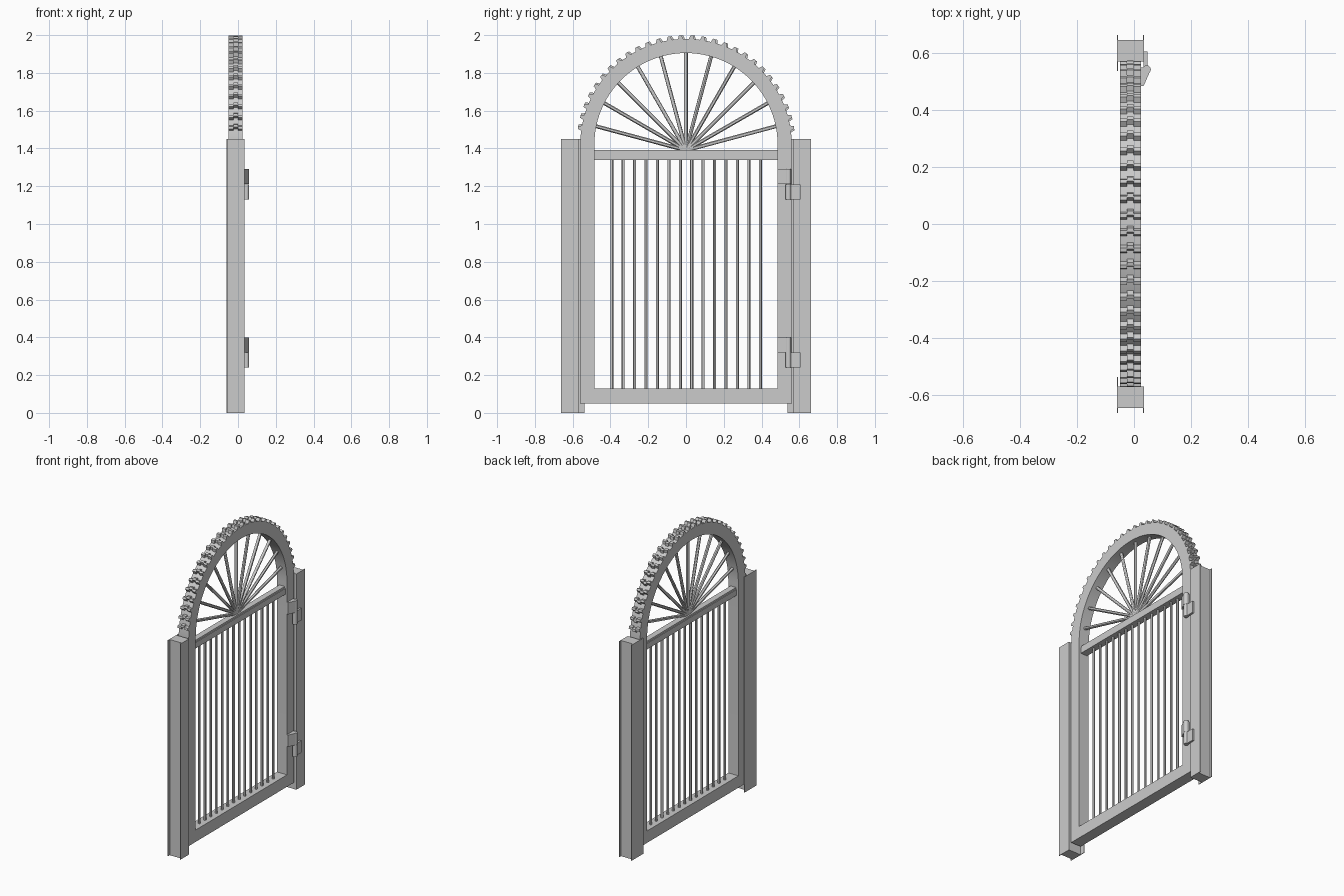
import bpy, bmesh
from math import sin, cos, pi, radians, sqrt
from mathutils import Vector, Matrix

if "Cube" in bpy.data.objects:
    bpy.data.objects.remove(bpy.data.objects["Cube"])

XC = -0.0125          # gate mid-plane
ZC = 1.42             # arch centre height
RO, RI = 0.56, 0.485  # arch outer / inner radius


def finish(bm, name, smooth=False):
    bmesh.ops.recalc_face_normals(bm, faces=bm.faces)
    me = bpy.data.meshes.new(name)
    bm.to_mesh(me)
    bm.free()
    ob = bpy.data.objects.new(name, me)
    bpy.context.collection.objects.link(ob)
    if smooth:
        bpy.ops.object.select_all(action='DESELECT')
        ob.select_set(True)
        bpy.context.view_layer.objects.active = ob
        bpy.ops.object.shade_smooth_by_angle(angle=radians(30))
    return ob


def prism(bm, pts, offset):
    """Closed solid from a polygon of 3D points swept along offset."""
    a = [bm.verts.new(p) for p in pts]
    b = [bm.verts.new(Vector(p) + Vector(offset)) for p in pts]
    bm.faces.new(a)
    bm.faces.new(b[::-1])
    for i in range(len(a)):
        j = (i + 1) % len(a)
        bm.faces.new((a[i], a[j], b[j], b[i]))


def box(bm, x0, x1, y0, y1, z0, z1):
    prism(bm, [(x0, y0, z0), (x1, y0, z0), (x1, y1, z0), (x0, y1, z0)], (0, 0, z1 - z0))


def rod(bm, p, q, r, n=12):
    p, q = Vector(p), Vector(q)
    rot = (q - p).to_track_quat('Z', 'Y').to_matrix().to_4x4()
    bmesh.ops.create_cone(bm, cap_ends=True, segments=n, radius1=r, radius2=r,
                          depth=(q - p).length, matrix=Matrix.Translation((p + q) / 2) @ rot)


# Arched outer frame
def outline(r, z0, n=48):
    return [(-r, z0), (r, z0)] + [(r * cos(pi * i / n), ZC + r * sin(pi * i / n)) for i in range(n + 1)]


bm = bmesh.new()
loops = [[bm.verts.new((x, y, z)) for y, z in outline(r, z0)]
         for x, r, z0 in ((-0.05, RO, 0.05), (0.025, RO, 0.05), (0.025, RI, 0.13), (-0.05, RI, 0.13))]
n = len(loops[0])
for k in range(4):
    a, b = loops[k], loops[(k + 1) % 4]
    for i in range(n):
        j = (i + 1) % n
        bm.faces.new((a[i], a[j], b[j], b[i]))
finish(bm, "gate_frame", True)

# Raised tread blocks round the arch: two side lugs and a shifted middle one
bm = bmesh.new()
for i in range(28):
    ang = radians(9 + 6 * i)
    for x0, x1, shift in ((-0.05, -0.024, 0), (-0.024, -0.001, -0.009), (-0.001, 0.025, 0)):
        pts = []
        for t, r in ((-0.016, 0.553), (0.016, 0.553), (0.007, 0.579), (-0.007, 0.579)):
            t += shift
            pts.append((x0, r * cos(ang) - t * sin(ang), ZC + r * sin(ang) + t * cos(ang)))
        prism(bm, pts, (x1 - x0, 0, 0))
finish(bm, "arch_tread")

# Middle rail with a thin cap
bm = bmesh.new()
box(bm, XC - 0.025, XC + 0.025, -RI - 0.005, RI + 0.005, 1.34, 1.38)
box(bm, XC - 0.02, XC + 0.02, -RI - 0.005, RI + 0.005, 1.38, 1.392)
finish(bm, "middle_rail")

# Upright bars
bm = bmesh.new()
for i in range(14):
    y = -0.393 + i * 0.0605
    rod(bm, (XC, y, 0.125), (XC, y, 1.345), 0.008)
finish(bm, "upright_bars", True)

# Fan spokes, meeting at the rail
bm = bmesh.new()
for i in range(1, 12):
    a = radians(15 * i)
    d = ZC - 1.39
    t = d * sin(a) + sqrt((d * sin(a)) ** 2 + RI ** 2 - d * d) + 0.005
    rod(bm, (XC, 0, 1.39), (XC, t * cos(a), 1.39 + t * sin(a)), 0.01)
finish(bm, "fan_spokes", True)

# Posts: box section with thin stop flanges
for s, name in ((-1, "latch_post"), (1, "hinge_post")):
    bm = bmesh.new()
    prof = [(-0.06, 0.537), (-0.06, 0.663), (-0.056, 0.663), (-0.056, 0.645), (0.031, 0.645),
            (0.031, 0.663), (0.035, 0.663), (0.035, 0.57), (-0.056, 0.57), (-0.056, 0.537)]
    prism(bm, [(x, s * y, 0) for x, y in prof], (0, 0, 1.45))
    finish(bm, name)

# Hinges: pin barrel, wedge leaf on the gate, flat leaf on the post
for z, name in ((0.24, "lower_hinge"), (1.13, "upper_hinge")):
    bm = bmesh.new()
    rod(bm, (0.044, 0.542, z), (0.044, 0.542, z + 0.08), 0.015, 20)
    rod(bm, (0.044, 0.542, z + 0.081), (0.044, 0.542, z + 0.16), 0.015, 20)
    prism(bm, [(0.024, 0.485, z + 0.081), (0.034, 0.485, z + 0.081),
               (0.056, 0.535, z + 0.081), (0.032, 0.55, z + 0.081), (0.024, 0.55, z + 0.081)],
          (0, 0, 0.079))
    box(bm, 0.034, 0.048, 0.55, 0.605, z, z + 0.08)
    finish(bm, name, True)
